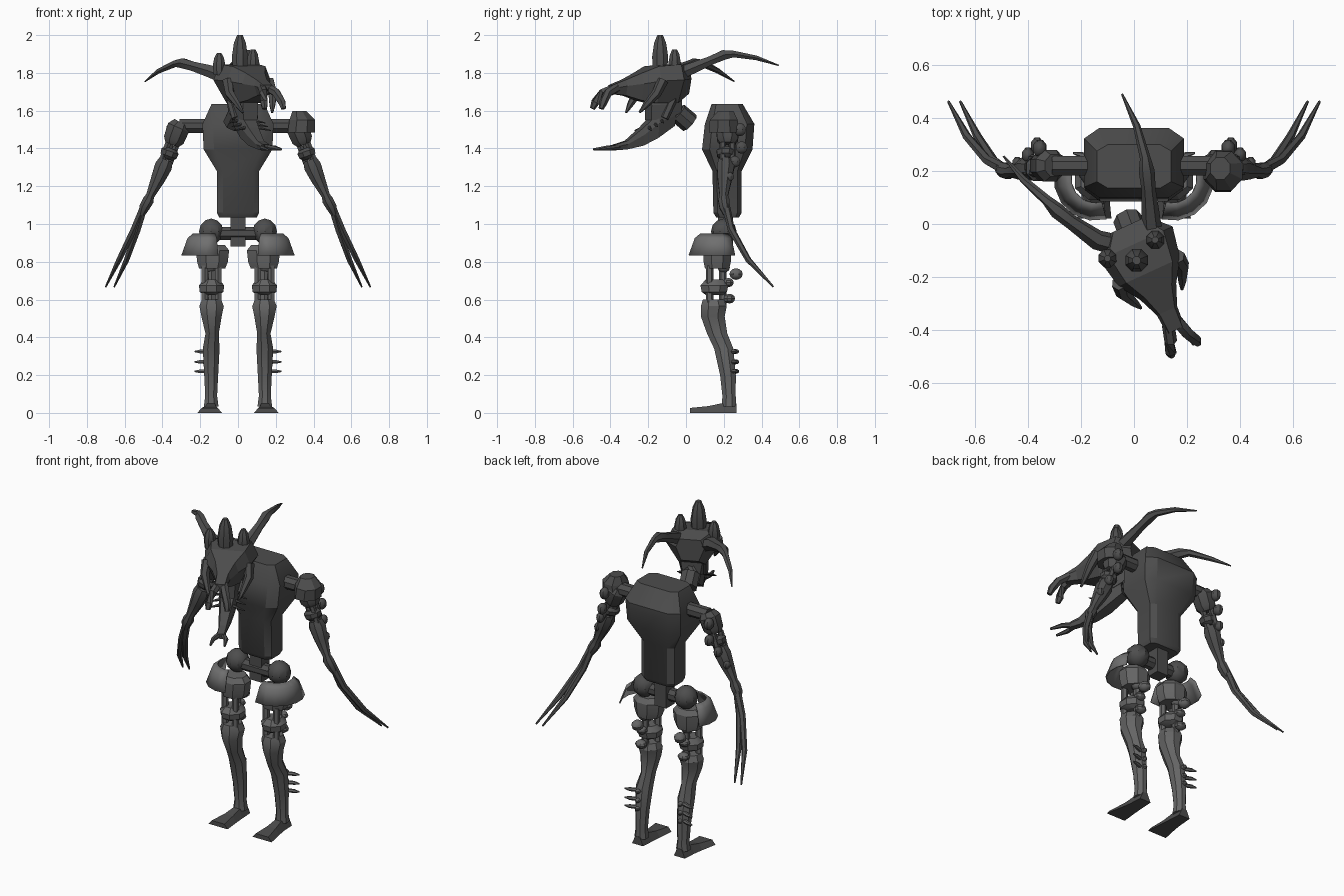
import bpy, bmesh, math
from mathutils import Vector, Matrix


def material(name, v):
    m = bpy.data.materials.new(name)
    m.diffuse_color = (v, v, v, 1)
    return m


DARK = material("dark grey", 0.075)
MID = material("mid grey", 0.13)
LIGHT = material("light grey", 0.16)


def skin(name, rings, mat, smooth=True, closed=True):
    """Join a list of point rings into one surface with end caps."""
    bm = bmesh.new()
    rows = [[bm.verts.new(p) for p in r] for r in rings]
    n = len(rows[0])
    for a, b in zip(rows, rows[1:]):
        for i in range(n if closed else n - 1):
            j = (i + 1) % n
            bm.faces.new((a[i], a[j], b[j], b[i]))
    if closed:
        bm.faces.new(rows[0])
        bm.faces.new(rows[-1])
    bmesh.ops.recalc_face_normals(bm, faces=bm.faces)
    me = bpy.data.meshes.new(name)
    bm.to_mesh(me)
    bm.free()
    me.materials.append(mat)
    ob = bpy.data.objects.new(name, me)
    bpy.context.collection.objects.link(ob)
    if smooth:
        bpy.ops.object.select_all(action='DESELECT')
        ob.select_set(True)
        bpy.context.view_layer.objects.active = ob
        bpy.ops.object.shade_smooth_by_angle(angle=math.radians(32))
    return ob


def circle(n, start=0.0):
    return [(math.cos(start + 2 * math.pi * i / n), math.sin(start + 2 * math.pi * i / n)) for i in range(n)]


def stack(name, secs, k=1, mat=DARK, n=8, smooth=True):
    """Horizontal rings (x, y, z, rx, ry), x mirrored by k."""
    return skin(name, [[(k * (x + c * rx), y + s * ry, z) for c, s in circle(n, math.pi / n)]
                       for x, y, z, rx, ry in secs], mat, smooth)


def tube(name, pts, k=1, mat=DARK, n=6, smooth=True, frame=None):
    """Round tube through (x, y, z, radius) points."""
    ps = [Vector((k * p[0], p[1], p[2])) for p in pts]
    if frame:
        ps = [frame @ p for p in ps]
    rings = []
    for i, p in enumerate(ps):
        t = (ps[min(i + 1, len(ps) - 1)] - ps[max(i - 1, 0)]).normalized()
        ref = Vector((0, 1, 0)) if abs(t.y) < 0.75 else Vector((1, 0, 0))
        u = t.cross(ref).normalized()
        v = t.cross(u)
        rings.append([p + (u * c + v * s) * pts[i][3] for c, s in circle(n, math.pi / n)])
    return skin(name, rings, mat, smooth)


def ball(name, x, y, z, rx, ry, rz, k=1, mat=DARK, n=10):
    secs = []
    for i in range(7):
        a = math.pi * (i / 6 - 0.5)
        w = max(math.cos(a), 0.05)
        secs.append((x, y, z + rz * math.sin(a), rx * w, ry * w))
    return stack(name, secs, k, mat, n)


# Torso: chamfered box sections (z, half width, front y, back y)
def chamfered(z, h, y0, y1):
    c, d = h * 0.3, (y1 - y0) * 0.15
    return [(-h + c, y0, z), (h - c, y0, z), (h, y0 + d, z), (h, y1 - d, z),
            (h - c, y1, z), (-h + c, y1, z), (-h, y1 - d, z), (-h, y0 + d, z)]


skin("torso", [chamfered(*s) for s in [
    (1.035, .10, .16, .28), (1.06, .112, .145, .295), (1.28, .112, .14, .295),
    (1.395, .182, .085, .352), (1.53, .188, .10, .362), (1.635, .14, .135, .30)]], DARK)
stack("pelvis_block", [(0, .21, .88, .056, .056), (0, .21, 1.045, .056, .056)], n=4, smooth=False)
tube("hip_bar", [(-.15, .2, .95, .038), (.15, .2, .95, .038)], n=8)
tube("shoulder_bar", [(-.31, .22, 1.52, .04), (.31, .22, 1.52, .04)], n=8)

for k, side in ((1, "right"), (-1, "left")):
    # Hip joint and flared guard
    ball("hip_ball_" + side, .142, .2, .96, .068, .068, .068, k)
    angles = [math.radians(-105 + 140 * i / 6) for i in range(7)]
    guard = skin("hip_guard_" + side, [
        [(k * (.145 + r * math.cos(a)), .17 + r * math.sin(a), z) for a in angles]
        for r, z in ((.095, .95), (.125, .925), (.158, .835))], LIGHT, closed=False)
    guard.modifiers.new("thickness", 'SOLIDIFY').thickness = 0.008

    # Thigh with open bone structure
    stack("thigh_" + side, [(.135, .165, .89, .07, .06), (.135, .165, .86, .095, .08),
                            (.135, .165, .80, .088, .078), (.137, .165, .765, .075, .07)], k, MID)
    for sx, sy in ((-.035, .125), (.035, .125), (0, .195)):
        tube("thigh_strut_" + side, [(.14 + sx, sy, .78, .02), (.14 + sx, sy, .56, .02)], k, MID)
    stack("thigh_disc_" + side, [(.14, .15, .705, .045, .05), (.14, .15, .675, .072, .08),
                                 (.14, .15, .64, .068, .072), (.14, .15, .625, .04, .05)], k, MID)
    for y, z, r in ((.265, .735, .038), (.225, .69, .03), (.23, .605, .032), (.2, .77, .035)):
        ball("thigh_bump_" + side, .145, y, z, .035, r, r * .8, k, MID, 8)

    # Knee, shin and foot
    stack("shin_" + side, [(.14, .145, .60, .055, .06), (.14, .147, .565, .07, .074),
                           (.14, .142, .51, .058, .068), (.137, .165, .42, .038, .058),
                           (.142, .2, .34, .048, .055), (.142, .222, .2, .04, .045),
                           (.142, .228, .09, .034, .038), (.142, .228, .035, .042, .042)], k, MID)
    foot = [(.268, .105, .18, .05), (.185, .10, .185, .05), (.12, .095, .195, .036), (.02, .085, .215, .026)]
    skin("foot_" + side, [[(k * a, y, 0), (k * b, y, 0), (k * (b - .022), y, h), (k * (a + .022), y, h)]
                          for y, a, b, h in foot], DARK, False)
    for z in (.325, .27, .22):
        tube("calf_spike_" + side, [(.155, .245, z, .012), (.2, .262, z, .011), (.23, .268, z, .004)], k, MID)
        ball("calf_stud_" + side, .145, .262, z, .016, .02, .013, k, MID, 6)

    # Arm
    tube("upper_arm_" + side, [(.3, .22, 1.535, .045), (.315, .22, 1.51, .065), (.34, .22, 1.445, .06),
                               (.35, .22, 1.42, .04)], k, n=8)
    for dx, dy in ((-.024, 0), (.024, -.02), (.01, .03)):
        tube("arm_strut_" + side, [(.345 + dx, .215 + dy, 1.43, .018), (.385 + dx, .215 + dy, 1.32, .018)], k)
    tube("arm_disc_" + side, [(.354, .21, 1.40, .035), (.36, .21, 1.385, .052), (.368, .21, 1.36, .048),
                              (.374, .21, 1.345, .03)], k, n=8)
    tube("forearm_" + side, [(.38, .21, 1.34, .04), (.395, .21, 1.305, .05), (.425, .205, 1.235, .04),
                             (.465, .2, 1.15, .024), (.475, .2, 1.125, .032), (.495, .205, 1.09, .03),
                             (.51, .215, 1.05, .018)], k, n=8)
    for x, y, z, r in ((.355, .285, 1.5, .035), (.365, .295, 1.405, .033), (.4, .26, 1.33, .03), (.44, .23, 1.25, .025)):
        ball("arm_bump_" + side, x, y, z, r * .8, r, r, k, DARK, 8)

    # Two long claws on each hand
    for mx, tx in ((.02, 0.0), (0, -.045)):
        tube("claw_" + side, [(.495, .21, 1.1, .022), (.532 + mx, .24, .97, .019),
                              (.59 + 2 * mx, .33, .81, .016), (.7 + tx, .462, .668, .005)], k)

# Shoulder guard, on one arm only
tilt = [(.335, .2, 1.485, .078, .085), (.34, .2, 1.55, .074, .08), (.325, .21, 1.598, .04, .045)]
stack("shoulder_guard", tilt, n=8, smooth=False)

# Head frame: local x is sideways, local -y is forward, turned to one side
HEAD = Matrix.Translation((.02, -.10, 0)) @ Matrix.Rotation(math.radians(24.7), 4, 'Z')


def head_loft(name, secs):
    """Sections (forward, bottom z, top z, half width bottom, half width top)."""
    return skin(name, [[HEAD @ Vector(p) for p in (
        (-b, -u, z0), (b, -u, z0), (t, -u, z0 + .6 * (z1 - z0)), (t * .75, -u, z1),
        (-t * .75, -u, z1), (-t, -u, z0 + .6 * (z1 - z0)))] for u, z0, z1, b, t in secs], DARK, False)


head_loft("skull", [(-.105, 1.69, 1.82, .05, .08), (-.03, 1.64, 1.845, .075, .152),
                    (.09, 1.64, 1.835, .07, .128), (.17, 1.655, 1.80, .045, .075),
                    (.25, 1.68, 1.765, .025, .042), (.33, 1.69, 1.735, .025, .036)])
head_loft("muzzle", [(-.06, 1.59, 1.69, .05, .06), (.03, 1.55, 1.69, .055, .065),
                     (.11, 1.55, 1.68, .04, .045)])
head_loft("lower_jaw", [(-.03, 1.52, 1.63, .035, .05), (.07, 1.455, 1.585, .04, .055),
                        (.15, 1.415, 1.51, .03, .04), (.24, 1.395, 1.44, .018, .026),
                        (.31, 1.39, 1.42, .018, .026)])
for k in (1, -1):
    tube("snout_prong", [(k * .018, -.3, 1.72, .024), (k * .035, -.36, 1.695, .024),
                         (k * .052, -.395, 1.645, .022), (k * .055, -.41, 1.61, .014)], frame=HEAD)
    tube("jaw_prong", [(k * .01, -.29, 1.407, .016), (k * .035, -.34, 1.402, .014),
                       (k * .04, -.41, 1.395, .007)], frame=HEAD)
    tube("cheek_tusk", [(k * .12, -.08, 1.76, .03), (k * .125, -.12, 1.69, .026),
                        (k * .1, -.17, 1.63, .017), (k * .085, -.2, 1.59, .006)], frame=HEAD)
    tube("jaw_hinge", [(k * .065, .02, 1.69, .025), (k * .055, -.04, 1.56, .022)], frame=HEAD)
    for i in range(3):
        tube("jaw_spike", [(k * .035, -.05 - .035 * i, 1.55 - .02 * i, .01),
                           (k * .105, -.07 - .035 * i, 1.535 - .02 * i, .003)], frame=HEAD)

# Neck stub
tube("neck", [(.015, -.09, 1.63, .04), (0, -.045, 1.595, .04), (0, -.045, 1.59, .055), (-.025, .02, 1.535, .055)],
     n=8, smooth=False)

# Crown spikes
for x, y, z, r in ((.01, -.137, 2.0, .046), (-.1, -.13, 1.905, .036), (.08, -.06, 1.925, .036)):
    h = z - 1.79
    tube("crown_spike", [(x, y, 1.79, r * .85), (x, y, 1.79 + .45 * h, r), (x, y, 1.79 + .8 * h, r * .75),
                         (x, y, z, r * .35)], n=8)

# Long swept horns
tube("horn_left", [(-.06, -.08, 1.77, .04), (-.14, -.06, 1.805, .038), (-.24, .01, 1.835, .028),
                   (-.29, .05, 1.85, .03), (-.33, .09, 1.85, .02), (-.42, .17, 1.81, .014),
                   (-.492, .255, 1.755, .004)])
tube("horn_right", [(.075, -.07, 1.78, .04), (.065, .01, 1.815, .036), (.055, .13, 1.865, .027),
                    (.048, .2, 1.895, .03), (.042, .25, 1.90, .02), (.01, .37, 1.88, .014),
                    (-.045, .49, 1.84, .004)])
